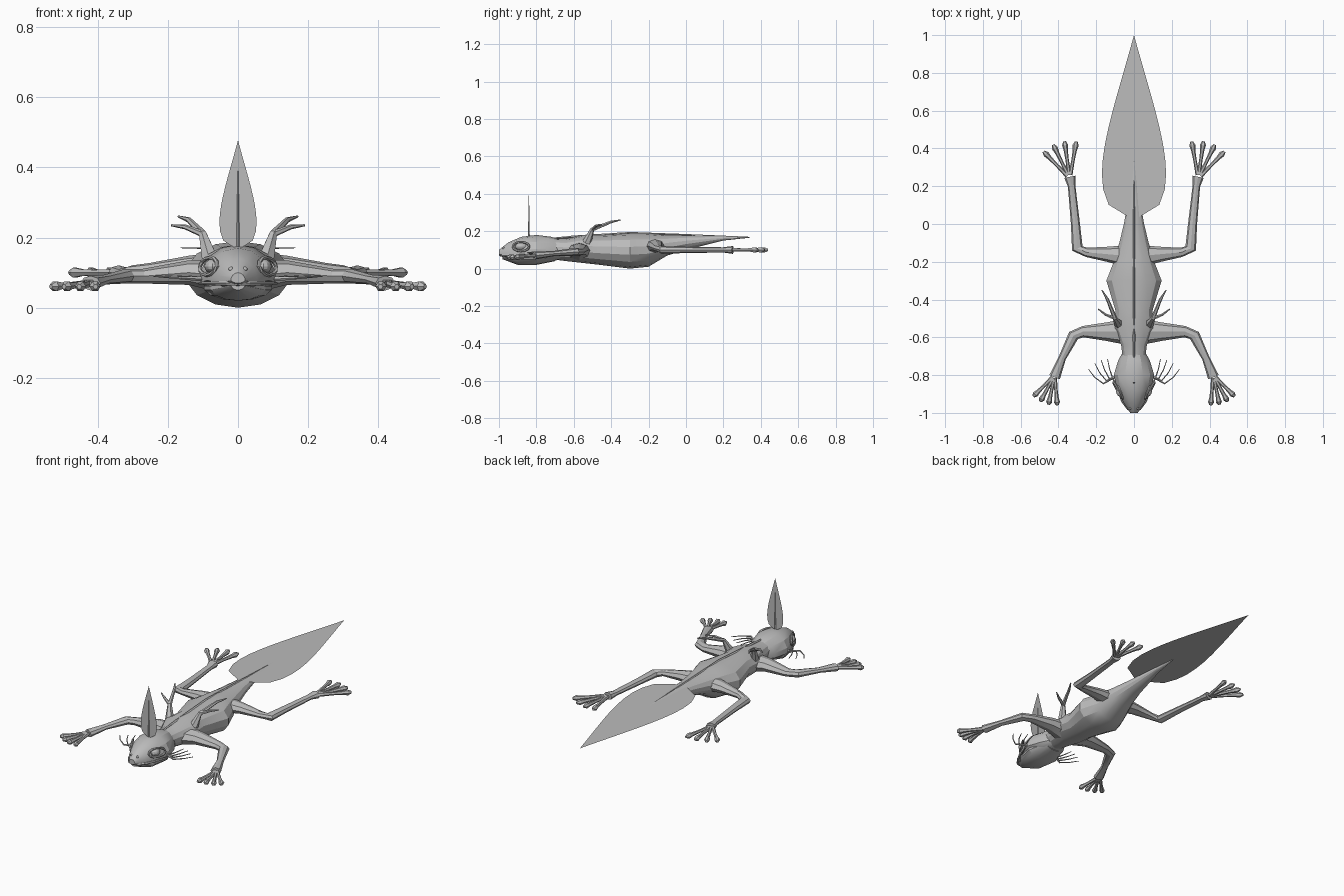
import bpy, bmesh
from math import sin, cos, pi, tau, radians, sqrt
from mathutils import Vector

cube = bpy.data.objects.get("Cube")
if cube:
    bpy.data.objects.remove(cube, do_unlink=True)

grey = (.5, .5, .5, 1)
skin = bpy.data.materials.new("grey_skin")
skin.use_nodes = True
skin.diffuse_color = grey
skin.node_tree.nodes["Principled BSDF"].inputs["Base Color"].default_value = grey

UP, SIDEWAYS, FORWARD = Vector((0, 0, 1)), Vector((1, 0, 0)), Vector((0, 1, 0))


def finish(name, bm, mirror=False):
    """Turn a bmesh into a named, shaded object, mirrored to the other side if paired."""
    bmesh.ops.recalc_face_normals(bm, faces=bm.faces)
    mesh = bpy.data.meshes.new(name)
    bm.to_mesh(mesh)
    bm.free()
    mesh.materials.append(skin)
    part = bpy.data.objects.new(name, mesh)
    bpy.context.collection.objects.link(part)
    if mirror:
        part.modifiers.new("Mirror", "MIRROR").use_mirror_merge = False
    bpy.ops.object.select_all(action="DESELECT")
    part.select_set(True)
    bpy.context.view_layer.objects.active = part
    bpy.ops.object.shade_smooth_by_angle(angle=radians(25))


def bridge(bm, rings):
    """Join rings of points into a closed skin with capped ends."""
    rows = [[bm.verts.new(point) for point in ring] for ring in rings]
    for near, far in zip(rows, rows[1:]):
        for i in range(len(near)):
            bm.faces.new((near[i - 1], near[i], far[i], far[i - 1]))
    bm.faces.new(rows[0])
    bm.faces.new(reversed(rows[-1]))


def loft(name, sections, belly, sides=14):
    """Sections are y, half width, bottom, top; belly places the widest height."""
    rings = []
    for y, width, bottom, top in sections:
        middle = bottom + (top - bottom) * belly
        ring = []
        for i in range(sides):
            turn = tau * i / sides + pi / 2
            reach = top - middle if sin(turn) > 0 else middle - bottom
            ring.append((width * cos(turn), y, middle + reach * sin(turn)))
        rings.append(ring)
    bm = bmesh.new()
    bridge(bm, rings)
    finish(name, bm)


def tubes(name, paths, sides=6, flat=1, ref=UP, mirror=True):
    """Sweep a tapering oval along each path of x, y, z, radius."""
    bm = bmesh.new()
    for path in paths:
        points = [Vector(step[:3]) for step in path]
        rings = []
        for k, point in enumerate(points):
            after = points[min(k + 1, len(points) - 1)]
            along = (after - points[max(k - 1, 0)]).normalized()
            across = along.cross(ref).normalized()
            over = across.cross(along) * flat
            radius = path[k][3]
            rings.append([point + radius * (across * cos(tau * i / sides) + over * sin(tau * i / sides))
                          for i in range(sides)])
        bridge(bm, rings)
    finish(name, bm, mirror)


def toes(name, wrist, length, first_angle, last_angle, drop=0, count=4):
    """Fan of slim digits with swollen pads."""
    shape = ((.1, .011), (.5, .009), (.75, .011), (.9, .016), (1, .007))
    paths = []
    for i in range(count):
        angle = radians(first_angle + (last_angle - first_angle) * i / (count - 1))
        reach = Vector((cos(angle) * length, sin(angle) * length, -drop))
        paths.append([(*(Vector(wrist) + reach * part), radius) for part, radius in shape])
    tubes(name, paths)


def leaf(name, width, place, steps=12):
    """Thin symmetrical blade, widest near its base and pointed at the tip."""
    bm = bmesh.new()
    rows = []
    for k in range(steps + 1):
        t = k / steps
        half = width * sin(pi * sqrt(t))
        rows.append([bm.verts.new(place(side * half, t)) for side in (-1, 0, 1)])
    for low, high in zip(rows, rows[1:]):
        for i in range(2):
            bm.faces.new((low[i], low[i + 1], high[i + 1], high[i]))
    bmesh.ops.remove_doubles(bm, verts=bm.verts, dist=.0001)
    finish(name, bm)


def ellipsoid(name, centre, size):
    bm = bmesh.new()
    bmesh.ops.create_uvsphere(bm, u_segments=12, v_segments=8, radius=1)
    bmesh.ops.scale(bm, vec=size, verts=bm.verts)
    bmesh.ops.translate(bm, vec=centre, verts=bm.verts)
    finish(name, bm, mirror=True)


# Trunk running into the tail
loft("body", [
    (-.72, .06, .05, .16), (-.64, .07, .04, .16), (-.55, .11, .03, .18), (-.46, .1, .02, .18),
    (-.3, .15, 0, .19), (-.2, .11, .01, .19), (-.1, .08, .07, .18), (0, .055, .1, .18),
    (.2, .02, .15, .175), (.34, .002, .165, .17)], belly=.5)

# Skull over a separate lower jaw, with a lip between them
loft("skull", [
    (-1, .02, .07, .1), (-.95, .055, .05, .14), (-.88, .09, .05, .17),
    (-.8, .11, .04, .18), (-.72, .085, .04, .17), (-.66, .05, .05, .15)], belly=.3)
loft("lower_jaw", [
    (-.98, .02, .05, .07), (-.9, .08, .02, .07), (-.8, .1, .02, .07), (-.7, .06, .04, .08)], belly=.8)
tubes("lip", [[(0, -.99, .07, .007), (.03, -.98, .07, .007), (.06, -.94, .07, .007),
               (.11, -.82, .07, .004)]])

# Eyes ringed by raised lids, and nostrils
eye = Vector((.084, -.882, .118))
ellipsoid("eyeball", eye - SIDEWAYS * .012, (.024, .032, .021))
rim = []
for i in range(13):
    back, high = .044 * cos(tau * i / 12), .025 * sin(tau * i / 12)
    rim.append((*(eye + Vector((back * .55 - high * .2, back, high))), .006))
tubes("eyelid", [rim], ref=SIDEWAYS)
ellipsoid("nostril", (.02, -.975, .11), (.007, .007, .007))

# Front limbs
tubes("front_leg", [[
    (.04, -.57, .09, .07), (.14, -.57, .1, .05), (.27, -.57, .09, .03), (.32, -.59, .09, .03),
    (.38, -.71, .08, .02), (.42, -.81, .07, .03)]], sides=8, flat=.7)
toes("front_toes", (.42, -.8, .07), length=.16, first_angle=-95, last_angle=-45, drop=.01)

# Hind limbs
tubes("hind_leg", [[
    (.03, -.17, .12, .06), (.14, -.16, .12, .04), (.25, -.15, .11, .025), (.3, -.13, .1, .03),
    (.31, 0, .1, .024), (.33, .2, .1, .02), (.34, .25, .1, .03)]], sides=8, flat=.7)
toes("hind_toes", (.34, .24, .1), length=.2, first_angle=100, last_angle=46)

# Branched horns on the shoulders
tubes("back_horn", [
    [(.08, -.53, .14, .025), (.1, -.5, .21, .012), (.14, -.4, .25, .008), (.17, -.35, .26, .003)],
    [(.1, -.5, .21, .01), (.15, -.48, .23, .007), (.19, -.45, .235, .003)]],
    ref=Vector((-2, 0, 1)))

# Whiskers fanning from behind the cheeks
root = Vector((.085, -.8, .08))
whiskers = []
for i in range(4):
    tip = Vector((.14 + i / 30, -.715 - .006 * i * i, .09))
    whiskers.append([(*(root.lerp(tip, t) - FORWARD * .06 * sin(pi * t)), .007 - .005 * t)
                     for t in (0, .5, .8, 1)])
tubes("whisker", whiskers, sides=5)

# Tail blade lies flat, head crest stands upright
leaf("tail_blade", .17, lambda across, t: (across, .02 + .98 * t, .172 - .007 * t))
leaf("head_crest", .053, lambda across, t: (across, -.84, .165 + .312 * t))

# Raised midribs on the crest and along the spine
tubes("crest_vein", [[(0, -.84, .16, .005), (0, -.84, .39, .001)]],
      sides=4, ref=FORWARD, mirror=False)
tubes("spine_ridge", [[
    (0, -.72, .16, .005), (0, -.6, .17, .007), (0, -.3, .19, .006), (0, 0, .18, .005),
    (0, .3, .17, .002)]], sides=4, mirror=False)
